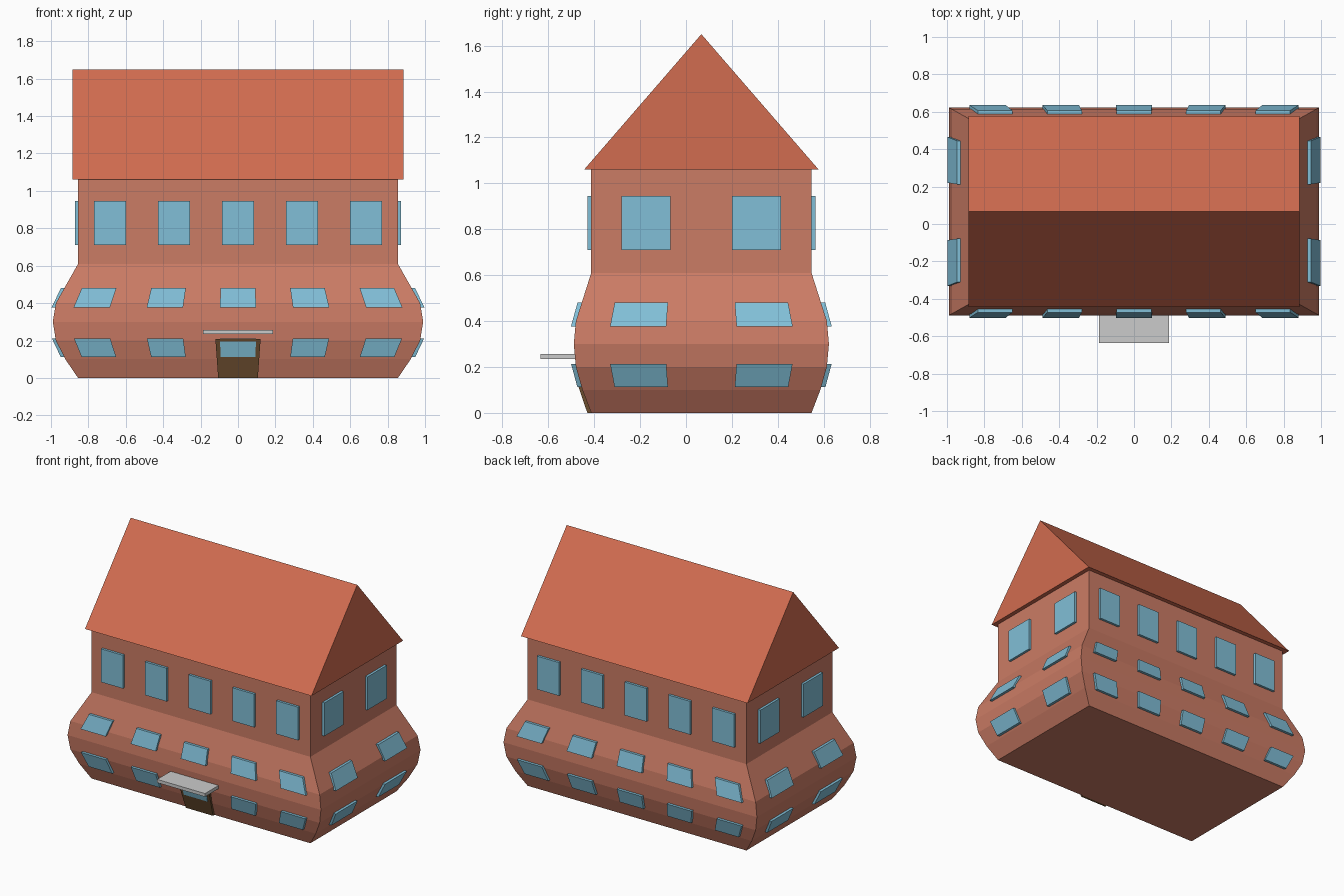
import bpy, bmesh
from mathutils import Vector

if "Cube" in bpy.data.objects:
    bpy.data.objects.remove(bpy.data.objects["Cube"])

CY = 0.067               # centre of the house in y
HX, HY = 0.855, 0.48     # half sizes of the straight walls
PROFILE = [(0, 1), (0.1, 1.08), (0.2, 1.139), (0.3, 1.158),
           (0.4, 1.139), (0.61, 1), (1.06, 1)]   # height, bulge factor


def material(name, rgb):
    m = bpy.data.materials.new(name)
    m.diffuse_color = (*rgb, 1)
    m.use_nodes = True
    m.node_tree.nodes["Principled BSDF"].inputs["Base Color"].default_value = m.diffuse_color
    return m


BRICK = material("brick", (0.60, 0.20, 0.13))
TILE = material("roof_tile", (0.64, 0.15, 0.08))
GLASS = material("glass", (0.22, 0.52, 0.68))
WOOD = material("wood", (0.16, 0.08, 0.03))


def bulge(z):
    for (z0, f0), (z1, f1) in zip(PROFILE, PROFILE[1:]):
        if z <= z1:
            return f0 + (f1 - f0) * (z - z0) / (z1 - z0)
    return 1


def finish(bm, name, mat=None):
    bmesh.ops.recalc_face_normals(bm, faces=bm.faces)
    me = bpy.data.meshes.new(name)
    bm.to_mesh(me)
    bm.free()
    ob = bpy.data.objects.new(name, me)
    bpy.context.collection.objects.link(ob)
    if mat:
        me.materials.append(mat)
    return ob


def box(name, lo, hi, mat=None, bulged=False):
    bm = bmesh.new()
    bmesh.ops.create_cube(bm, size=1)
    for v in bm.verts:
        p = Vector([(a + b) / 2 + c * (b - a) for a, b, c in zip(lo, hi, v.co)])
        f = bulge(p.z) if bulged else 1
        v.co = (p.x * f, p.y * f + (CY if bulged else 0), p.z)
    return finish(bm, name, mat)


# Bulging house body, lofted from rectangles
bm = bmesh.new()
rings = [[bm.verts.new((sx * HX * f, CY + sy * HY * f, z))
          for sx, sy in ((-1, -1), (1, -1), (1, 1), (-1, 1))] for z, f in PROFILE]
for a, b in zip(rings, rings[1:]):
    for i in range(4):
        j = (i + 1) % 4
        bm.faces.new((a[i], a[j], b[j], b[i]))
bm.faces.new(rings[0][::-1])
bm.faces.new(rings[-1])
finish(bm, "house_body", BRICK)

# Gabled roof
bm = bmesh.new()
ends = [[bm.verts.new((x, CY + y, z)) for y, z in ((-0.511, 1.06), (0.511, 1.06), (0, 1.65))]
        for x in (-0.885, 0.885)]
for e in ends:
    bm.faces.new(e)
for i in range(3):
    j = (i + 1) % 3
    bm.faces.new((ends[0][i], ends[0][j], ends[1][j], ends[1][i]))
finish(bm, "roof", TILE)

# Windows on all four walls, three rows
OUT, IN = 0.017, 0.01
for row, (z0, z1) in enumerate(((0.112, 0.212), (0.376, 0.481), (0.71, 0.945))):
    for side, s in (("front", -1), ("back", 1)):
        y0, y1 = sorted((s * (HY - IN), s * (HY + OUT)))
        for i in range(5):
            x = (i - 2) * 0.342
            box(f"{side}_window_{row}_{i}", (x - 0.085, y0, z0), (x + 0.085, y1, z1), GLASS, True)
    for side, s in (("left", -1), ("right", 1)):
        x0, x1 = sorted((s * (HX - IN), s * (HX + OUT)))
        for i, y in enumerate((-0.241, 0.241)):
            box(f"{side}_window_{row}_{i}", (x0, y - 0.107, z0), (x1, y + 0.107, z1), GLASS, True)

# Leaning door and the canopy over it
box("door", (-0.106, -HY - 0.017, 0), (0.106, -HY + 0.02, 0.207), WOOD, True)
box("door_canopy", (-0.187, -0.635, 0.234), (0.187, -0.44, 0.257))
